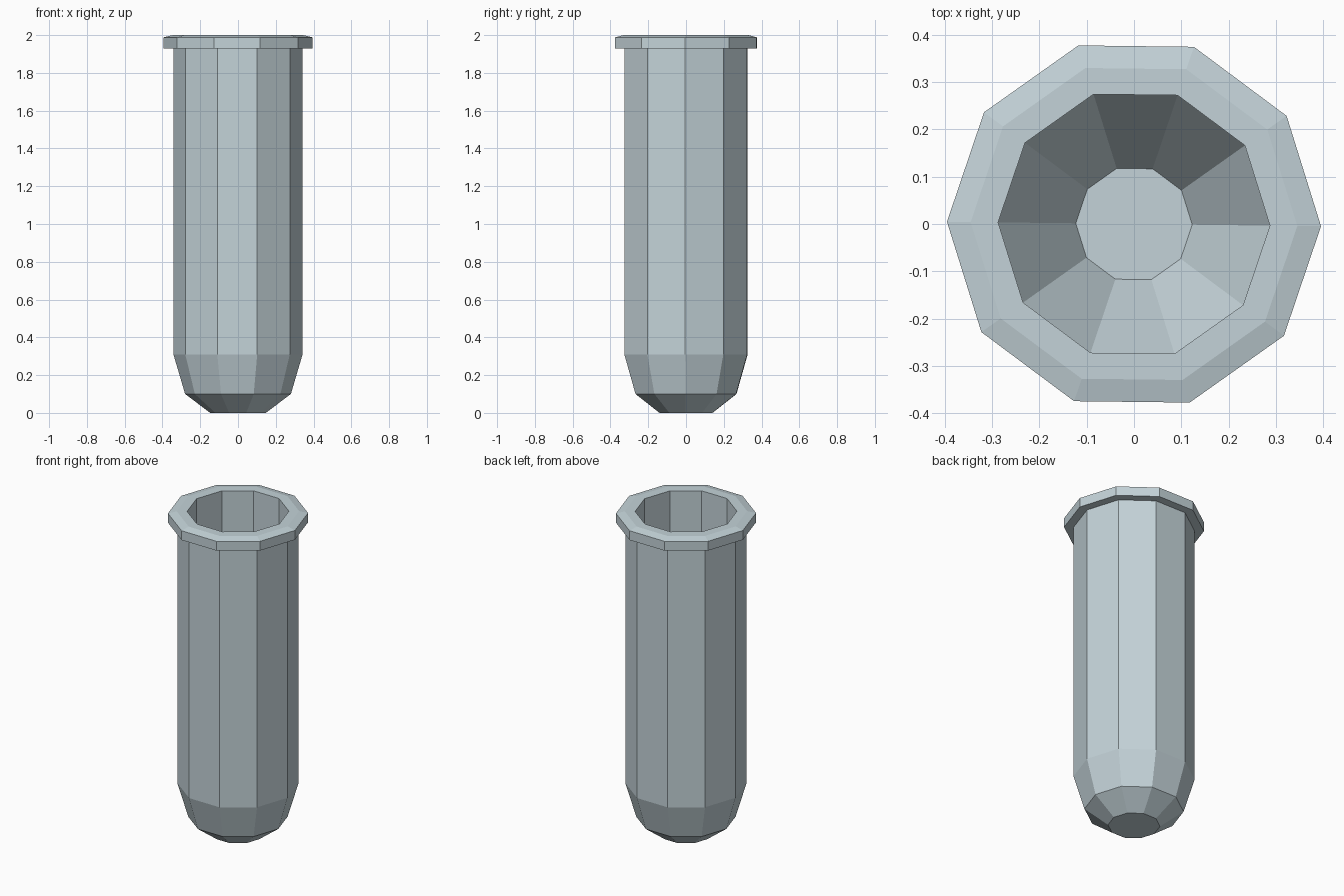
import bpy, bmesh, math

if "Cube" in bpy.data.objects:
    bpy.data.objects.remove(bpy.data.objects["Cube"])

SIDES = 10
TURN = -0.012  # slight twist of the ten-sided section

# Profile (radius, height): outside from base up, over the rim, down the inside
PROFILE = [
    (0.147, 0.0), (0.280, 0.10), (0.342, 0.31), (0.342, 1.93),
    (0.395, 1.93), (0.395, 1.988), (0.345, 2.0), (0.287, 2.0),
    (0.287, 0.31), (0.123, 0.05),
]

glass = bpy.data.materials.new("pale blue grey")
glass.diffuse_color = (0.55, 0.65, 0.69, 1.0)
glass.use_nodes = True
glass.node_tree.nodes["Principled BSDF"].inputs["Base Color"].default_value = glass.diffuse_color

# Tube: rings of vertices joined by flat quads
bm = bmesh.new()
rings = []
for r, z in PROFILE:
    ring = []
    for i in range(SIDES):
        a = TURN + 2 * math.pi * i / SIDES
        ring.append(bm.verts.new((r * math.cos(a), r * math.sin(a), z)))
    rings.append(ring)
for low, high in zip(rings, rings[1:]):
    for i in range(SIDES):
        j = (i + 1) % SIDES
        bm.faces.new((low[i], low[j], high[j], high[i]))

# Flat base and inner floor
bm.faces.new(list(reversed(rings[0])))
bm.faces.new(rings[-1])
bmesh.ops.recalc_face_normals(bm, faces=bm.faces)

mesh = bpy.data.meshes.new("test_tube")
bm.to_mesh(mesh)
bm.free()
mesh.materials.append(glass)
tube = bpy.data.objects.new("test_tube", mesh)
bpy.context.collection.objects.link(tube)
